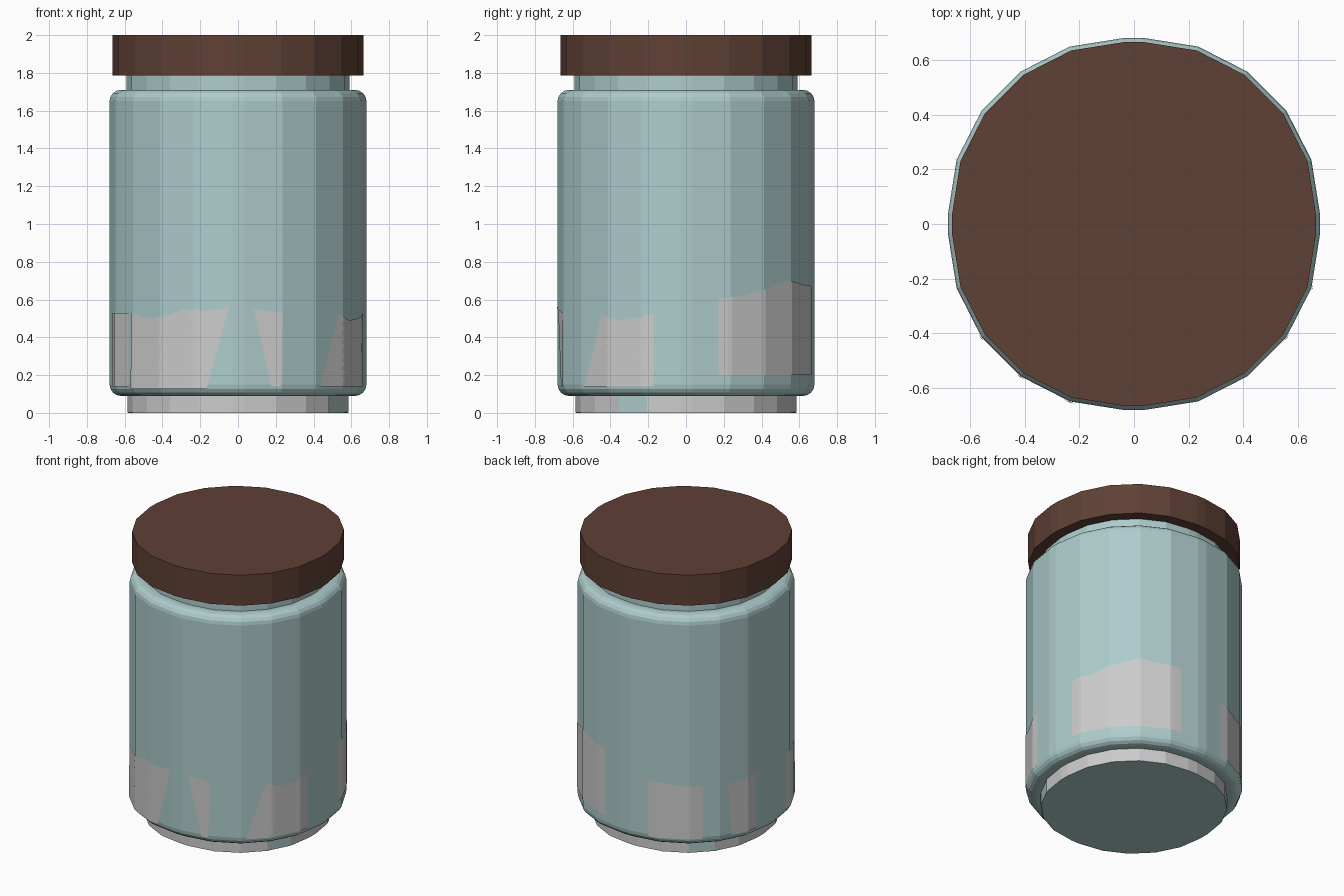
import bpy, bmesh
from math import sin, cos, tan, radians, pi, atan2, hypot

if "Cube" in bpy.data.objects:
    bpy.data.objects.remove(bpy.data.objects["Cube"])

CORNER = 0.035  # half of the short flat between the rounded corners


def material(name, rgb):
    m = bpy.data.materials.new(name)
    m.diffuse_color = (*rgb, 1)
    m.use_nodes = True
    m.node_tree.nodes["Principled BSDF"].inputs["Base Color"].default_value = m.diffuse_color
    return m


def outline(half):
    """Square with heavily bevelled corners, five segments each."""
    r = half - CORNER
    pts = []
    for q in range(4):
        cx = CORNER if q in (0, 3) else -CORNER
        cy = CORNER if q in (0, 1) else -CORNER
        for i in range(6):
            a = q * pi / 2 + i * pi / 10
            pts.append((cx + r * cos(a), cy + r * sin(a)))
    return pts


def finish(name, bm, mat=None):
    me = bpy.data.meshes.new(name)
    bm.to_mesh(me)
    bm.free()
    ob = bpy.data.objects.new(name, me)
    bpy.context.collection.objects.link(ob)
    if mat:
        me.materials.append(mat)
    return ob


def loft(name, profile, mat=None, cap=True, skip=()):
    """Stack outlines along (half width, z) profile points."""
    bm = bmesh.new()
    rings = [[bm.verts.new((x, y, z)) for x, y in outline(h)] for h, z in profile]
    n = len(rings[0])
    for a, b in zip(rings, rings[1:]):
        for i in range(n):
            if i not in skip:
                j = (i + 1) % n
                bm.faces.new((a[i], a[j], b[j], b[i]))
    if cap:
        bm.faces.new(rings[0][::-1])
        bm.faces.new(rings[-1])
    return finish(name, bm, mat)


def surface_point(deg, half):
    """Point on the outline in the given direction."""
    d = (cos(radians(deg)), sin(radians(deg)))
    pts = outline(half)
    for p, q in zip(pts, pts[1:] + pts[:1]):
        c0 = d[0] * p[1] - d[1] * p[0]
        c1 = d[0] * q[1] - d[1] * q[0]
        if c0 <= 0 <= c1 and c1 > c0 and d[0] * p[0] + d[1] * p[1] > 0:
            t = -c0 / (c1 - c0)
            return p[0] + t * (q[0] - p[0]), p[1] + t * (q[1] - p[1])


teal = material("teal_glass", (0.42, 0.60, 0.60))
brown = material("brown_lid", (0.115, 0.052, 0.036))

# jar: foot, rounded body and neck
R = 0.06
low = [(0.62 + R * sin(i * pi / 8), 0.15 - R * cos(i * pi / 8)) for i in range(5)]
high = [(0.62 + R * cos(i * pi / 8), 1.65 + R * sin(i * pi / 8)) for i in range(5)]
loft("jar", [(0.583, 0), (0.583, 0.09)] + low + high + [(0.59, 1.71), (0.59, 1.80)], teal)

# lid
loft("lid", [(0.665, 1.785), (0.665, 2.0)], brown)

# grey band around the foot, with two gaps
loft("foot_band", [(0.586, 0.003), (0.586, 0.09)], cap=False, skip=(8, 21))

# contents showing at the wall: top angles, bottom angles, bottom z, top heights
patches = [
    (-144, -94, -145, -104, 0.13, (0.53, 0.50, 0.51, 0.55, 0.54, 0.56)),
    (-83, -70, -75, -71, 0.14, (0.55, 0.53)),
    (-40, -14.5, -51, -14.5, 0.14, (0.52, 0.49, 0.50, 0.53)),
    (14.5, 76, 14.5, 76, 0.20, (0.61, 0.62, 0.66, 0.70, 0.68, 0.67)),
    (104, 134, 104, 134, 0.14, (0.54, 0.52, 0.51)),
    (148, 166, 150, 166, 0.14, (0.50, 0.53)),
    (194, 213, 194, 213, 0.14, (0.53, 0.53)),
]
bm = bmesh.new()
for t0, t1, b0, b1, zb, tops in patches:
    cols = 30
    prev = None
    for i in range(cols + 1):
        u = i / cols
        s = u * (len(tops) - 1)
        k = min(int(s), len(tops) - 2)
        zt = tops[k] + (s - k) * (tops[k + 1] - tops[k])
        col = []
        for j in range(9):
            v = j / 8
            deg = (1 - v) * (b0 + u * (b1 - b0)) + v * (t0 + u * (t1 - t0))
            x, y = surface_point(deg, 0.684)
            col.append(bm.verts.new((x, y, zb + v * (zt - zb))))
        if prev:
            for j in range(8):
                bm.faces.new((prev[j], col[j], col[j + 1], prev[j + 1]))
        prev = col
finish("contents", bm)
